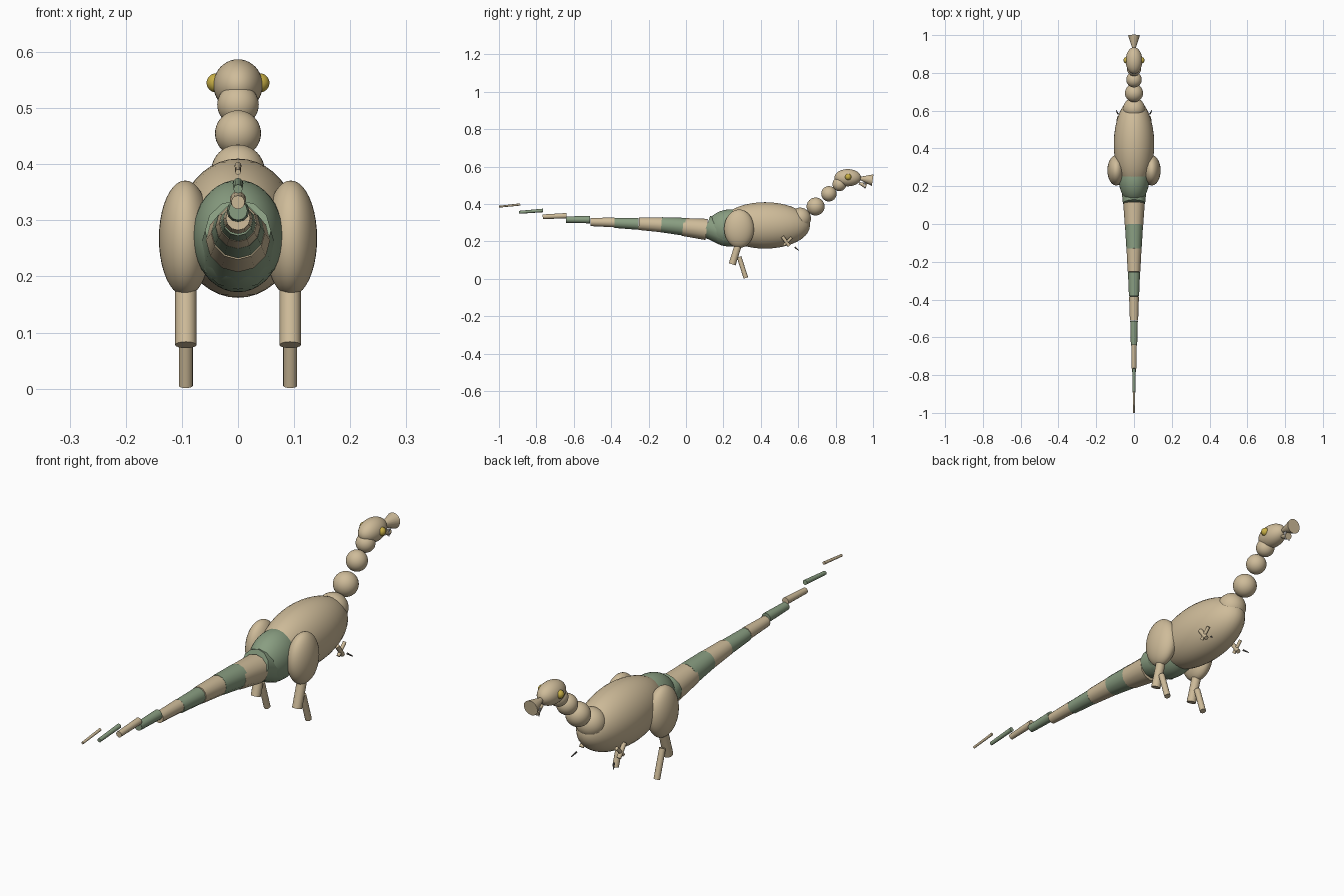
import bpy, math
from mathutils import Vector


def material(name, rgb):
    m = bpy.data.materials.new(name)
    m.diffuse_color = (*rgb, 1)
    return m


TAN = material("sand_skin", (0.62, 0.50, 0.32))
GREEN = material("sage_green", (0.25, 0.34, 0.22))
YELLOW = material("eye_yellow", (0.58, 0.43, 0.06))
WHITE = material("tooth_white", (0.80, 0.78, 0.78))
DARK = material("claw_grey", (0.12, 0.11, 0.10))


def finish(name, mat):
    ob = bpy.context.object
    ob.name = name
    ob.data.materials.append(mat)
    bpy.ops.object.shade_smooth_by_angle(angle=math.radians(40))
    return ob


def ball(name, loc, radii, mat=TAN):
    bpy.ops.mesh.primitive_uv_sphere_add(segments=32, ring_count=20, location=loc)
    bpy.context.object.scale = radii
    bpy.ops.object.transform_apply(location=False, rotation=False, scale=True)
    return finish(name, mat)


def rod(name, a, b, ra, rb, mat=TAN, sides=16):
    """Closed tapered rod from point a to point b."""
    a, b = Vector(a), Vector(b)
    d = b - a
    bpy.ops.mesh.primitive_cone_add(vertices=sides, radius1=ra, radius2=rb,
                                    depth=d.length, location=(a + b) / 2)
    bpy.context.object.rotation_euler = d.to_track_quat('Z', 'Y').to_euler()
    return finish(name, mat)


# Torso and hips
ball("body", (0, 0.423, 0.286), (0.107, 0.24, 0.124))
ball("hips", (0, 0.24, 0.272), (0.081, 0.13, 0.10), GREEN)

# Tail: loose tapered segments (centre y, centre z, front radius, tilt in degrees)
tail = [(0.163, 0.262, 0.070, -20), (0.047, 0.271, 0.057, -6),
        (-0.068, 0.284, 0.048, -5), (-0.188, 0.292, 0.040, -3),
        (-0.318, 0.297, 0.032, -2), (-0.447, 0.303, 0.026, -1),
        (-0.578, 0.317, 0.020, 0), (-0.702, 0.335, 0.0145, 2.5),
        (-0.828, 0.361, 0.0095, 4.5), (-0.943, 0.392, 0.006, 6)]
for i, (y, z, r, tilt) in enumerate(tail):
    half = 0.057 if i in (0, 9) else 0.064
    t = math.radians(tilt)
    dy, dz = half * math.cos(t), half * math.sin(t)
    rod(f"tail_segment_{i + 1}", (0, y + dy, z + dz), (0, y - dy, z - dz),
        r, r * 0.84, TAN if i % 2 else GREEN, 12)

# Neck and head
for i, (y, z, r) in enumerate([(0.610, 0.323, 0.058), (0.693, 0.387, 0.048),
                               (0.764, 0.455, 0.041), (0.820, 0.506, 0.037)]):
    ball(f"neck_{i + 1}", (0, y, z), (r, r, r))
ball("head", (0, 0.865, 0.541), (0.044, 0.071, 0.046))

# Snout flares toward its front end, with a small jaw below
rod("snout", (0, 0.925, 0.538), (0, 0.998, 0.528), 0.007, 0.031)
rod("lower_jaw", (0, 0.925, 0.512), (0, 0.965, 0.497), 0.006, 0.015)

# Paired parts
for s, side in ((-1, "left"), (1, "right")):
    ball(f"eye_{side}", (s * 0.039, 0.867, 0.545), (0.017, 0.017, 0.017), YELLOW)
    rod(f"tooth_{side}", (s * 0.009, 0.955, 0.515), (s * 0.009, 0.958, 0.482),
        0.007, 0.002, WHITE, 8)
    # Hind leg
    ball(f"thigh_{side}", (s * 0.094, 0.284, 0.268), (0.047, 0.080, 0.103))
    rod(f"shin_{side}", (s * 0.093, 0.287, 0.205), (s * 0.093, 0.247, 0.078),
        0.019, 0.019)
    rod(f"foot_{side}", (s * 0.093, 0.284, 0.118), (s * 0.093, 0.320, 0.005),
        0.0125, 0.0125)
    # Small arm and claw
    rod(f"upper_arm_{side}", (s * 0.084, 0.515, 0.226), (s * 0.084, 0.552, 0.176),
        0.009, 0.009, TAN, 12)
    rod(f"forearm_{side}", (s * 0.084, 0.524, 0.180), (s * 0.084, 0.566, 0.222),
        0.007, 0.007, TAN, 12)
    rod(f"claw_{side}", (s * 0.084, 0.582, 0.169), (s * 0.095, 0.602, 0.153),
        0.004, 0.002, DARK, 8)
